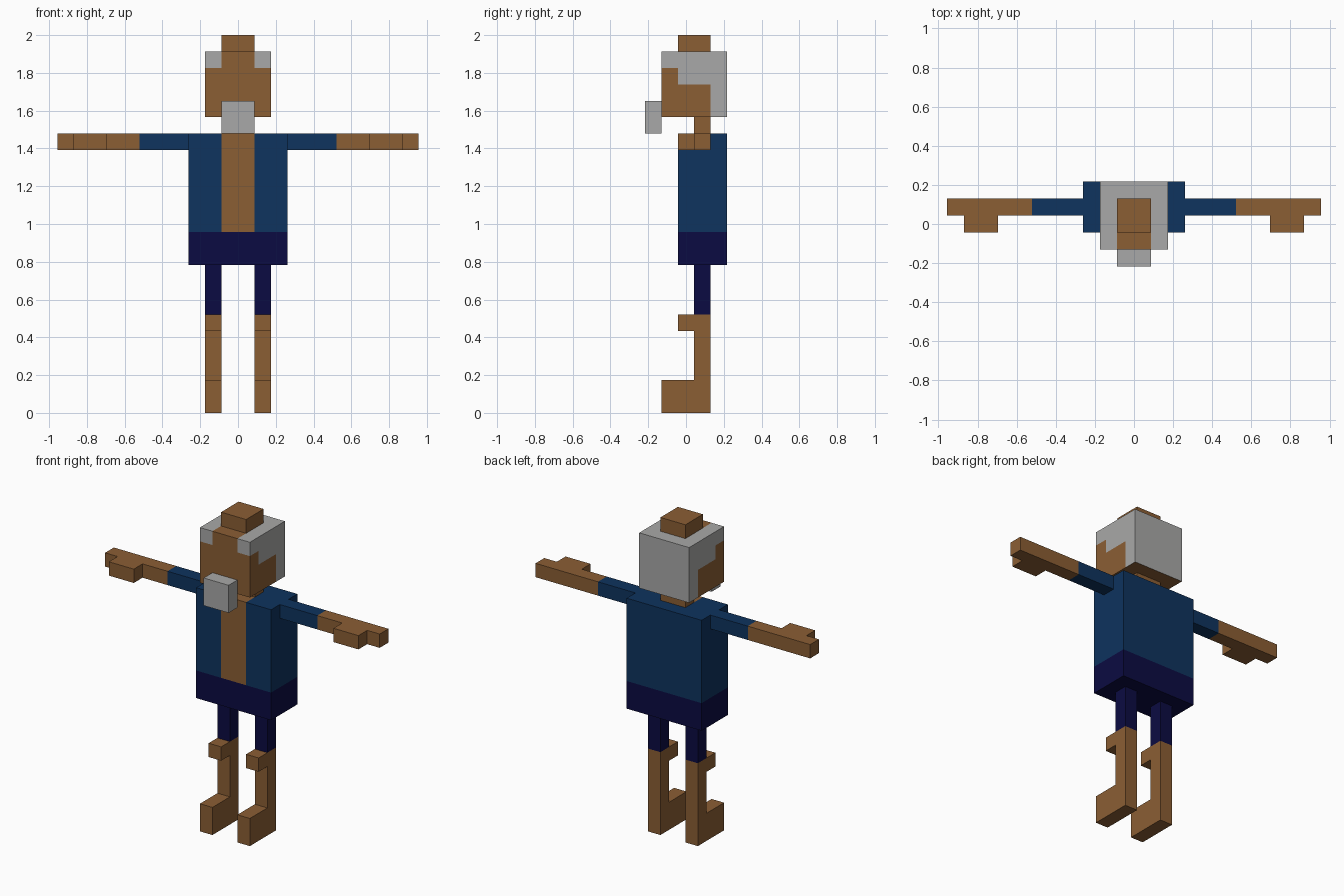
import bpy, bmesh
from mathutils import Vector

old = bpy.data.objects.get("Cube")
if old:
    bpy.data.objects.remove(old, do_unlink=True)

U = 2 / 23  # edge of one block; all sizes below are in blocks


def make_material(name, rgb):
    linear = [(c / 255 / 12.92) if c <= 10 else ((c / 255 + 0.055) / 1.055) ** 2.4 for c in rgb]
    mat = bpy.data.materials.new(name)
    mat.use_nodes = True
    mat.diffuse_color = (*linear, 1)
    bsdf = next(n for n in mat.node_tree.nodes if n.type == 'BSDF_PRINCIPLED')
    bsdf.inputs["Base Color"].default_value = (*linear, 1)
    return mat


SKIN = make_material("brown skin", (139, 94, 52))
HAIR = make_material("grey hair", (169, 169, 168))
COAT = make_material("blue coat", (14, 51, 94))
PANTS = make_material("navy trousers", (11, 11, 66))


def finish(name, bm, mats, rule=None):
    """Colour the faces by rule, scale blocks to units and add the object."""
    bmesh.ops.recalc_face_normals(bm, faces=bm.faces)
    if rule:
        for f in bm.faces:
            f.material_index = rule(f.calc_center_median(), f.normal)
    bmesh.ops.scale(bm, vec=(U, U, U), verts=bm.verts)
    mesh = bpy.data.meshes.new(name)
    bm.to_mesh(mesh)
    bm.free()
    for m in mats:
        mesh.materials.append(m)
    obj = bpy.data.objects.new(name, mesh)
    bpy.context.collection.objects.link(obj)
    return obj


def box(name, lo, hi, mats, cuts=(), rule=None):
    """Box between two corners, sliced at (axis, position) cuts."""
    bm = bmesh.new()
    bmesh.ops.create_cube(bm, size=1)
    lo, hi = Vector(lo), Vector(hi)
    for v in bm.verts:
        v.co = (lo + hi) / 2 + v.co * (hi - lo)
    for axis, pos in cuts:
        n = Vector((0, 0, 0))
        n[axis] = 1
        bmesh.ops.bisect_plane(bm, geom=bm.verts[:] + bm.edges[:] + bm.faces[:],
                               plane_co=n * pos, plane_no=n)
    return finish(name, bm, mats, rule)


def prism(name, profile, depth, mats):
    """Extrude a closed profile of 3D points along a vector."""
    bm = bmesh.new()
    face = bm.faces.new([bm.verts.new(p) for p in profile])
    new = bmesh.ops.extrude_face_region(bm, geom=[face], use_keep_orig=True)["geom"]
    bmesh.ops.translate(bm, vec=depth, verts=[g for g in new if isinstance(g, bmesh.types.BMVert)])
    return finish(name, bm, mats)


# Head: hair covers the top, back and upper sides, with a bald strip in front
def head_rule(c, n):
    if n.z < -0.5:
        return 0
    bald = abs(c.x) < 1 and c.y < -0.5
    hair = (c.z > 21 and not bald) or (c.z > 20 and c.y > -0.5) or c.y > 1.5
    return 1 if hair else 0


box("head", (-2, -1.5, 18), (2, 2.5, 22), [SKIN, HAIR],
    [(0, -1), (0, 1), (1, -0.5), (1, 1.5), (2, 20), (2, 21)], head_rule)
box("topknot", (-1, -0.5, 22), (1, 1.5, 23), [SKIN])
box("beard", (-1, -2.5, 17), (1, -1.5, 19), [HAIR])
box("neck", (-1, 0.5, 17), (1, 1.5, 18), [SKIN])


# Torso: open coat over a bare chest, trousers below
def torso_rule(c, n):
    if c.z < 11:
        return 2
    return 1 if abs(c.x) < 1 and c.y < 0.5 else 0


box("torso", (-3, -0.5, 9), (3, 2.5, 17), [COAT, SKIN, PANTS],
    [(0, -1), (0, 1), (1, 0.5), (2, 11)], torso_rule)

# Arms and legs on both sides
FOREARM = [(6, .5), (8, .5), (8, -.5), (10, -.5), (10, .5), (11, .5), (11, 1.5), (6, 1.5)]
SHIN = [(.5, 6), (1.5, 6), (1.5, 0), (-1.5, 0), (-1.5, 2), (.5, 2), (.5, 5), (-.5, 5), (-.5, 6)]

for side, s in (("left", 1), ("right", -1)):
    x0, x1 = sorted((3 * s, 6 * s))
    box(side + "_sleeve", (x0, 0.5, 16), (x1, 1.5, 17), [COAT])
    prism(side + "_forearm_and_hand", [(x * s, y, 16) for x, y in FOREARM], (0, 0, 1), [SKIN])
    x0, x1 = sorted((s, 2 * s))
    box(side + "_trouser_leg", (x0, 0.5, 6), (x1, 1.5, 9), [PANTS])
    prism(side + "_shin_knee_and_foot", [(s, y, z) for y, z in SHIN], (s, 0, 0), [SKIN])
